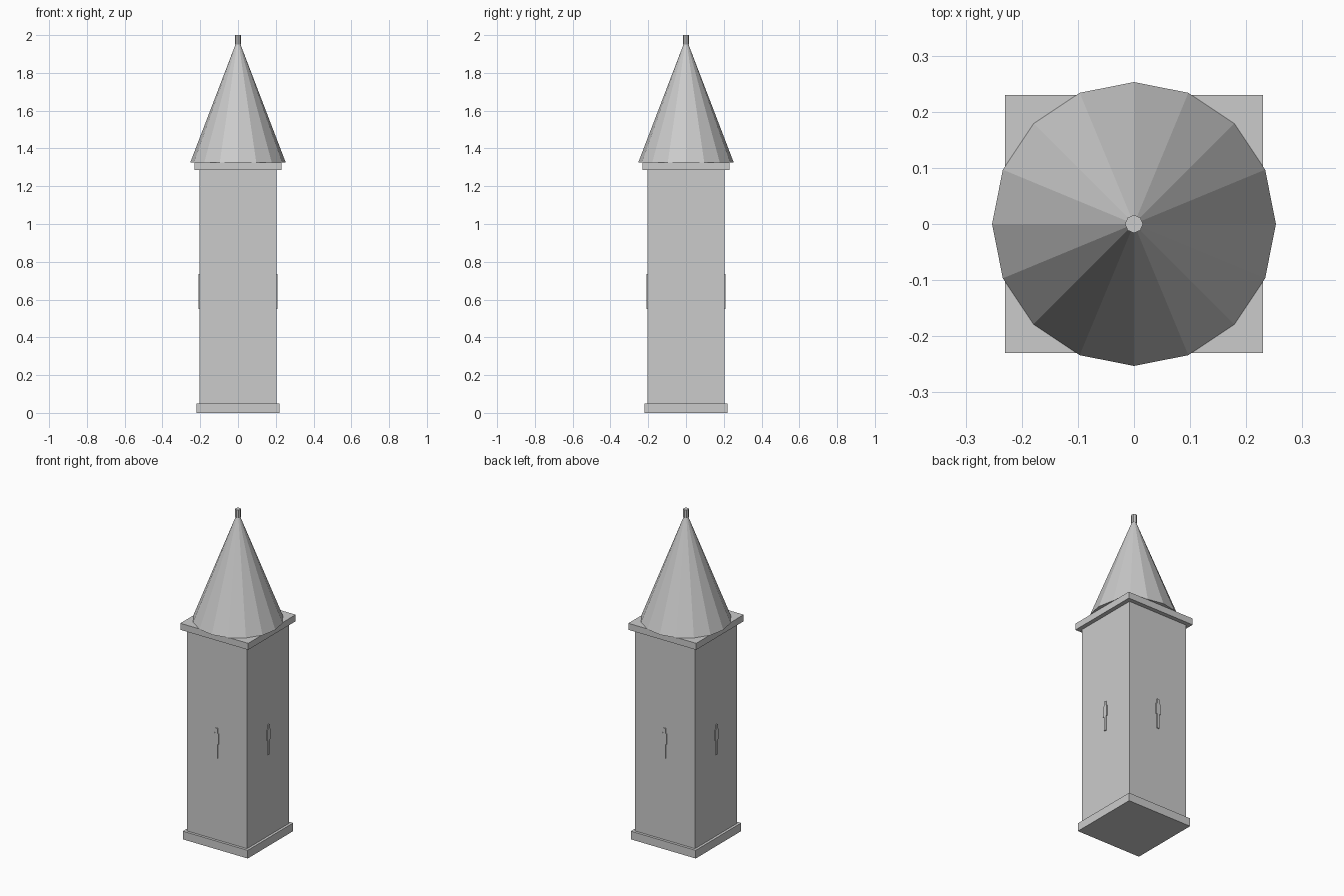
import bpy, bmesh
from math import pi
from mathutils import Matrix, Vector

if "Cube" in bpy.data.objects:
    bpy.data.objects.remove(bpy.data.objects["Cube"])


def make(name, bm):
    mesh = bpy.data.meshes.new(name)
    bm.to_mesh(mesh)
    bm.free()
    obj = bpy.data.objects.new(name, mesh)
    bpy.context.collection.objects.link(obj)
    return obj


def add_box(bm, lo, hi, rot=Matrix()):
    lo, hi = Vector(lo), Vector(hi)
    m = rot @ Matrix.Translation((lo + hi) / 2) @ Matrix.Diagonal((*(hi - lo), 1))
    bmesh.ops.create_cube(bm, size=1, matrix=m)


def slab(name, half, z0, z1):
    bm = bmesh.new()
    add_box(bm, (-half, -half, z0), (half, half, z1))
    return make(name, bm)


def cone(name, sides, r0, r1, z0, z1):
    bm = bmesh.new()
    bmesh.ops.create_cone(bm, cap_ends=True, segments=sides, radius1=r0, radius2=r1,
                          depth=z1 - z0, matrix=Matrix.Translation((0, 0, (z0 + z1) / 2)))
    bmesh.ops.remove_doubles(bm, verts=bm.verts, dist=1e-5)
    return make(name, bm)


# Square tower
slab("plinth", 0.22, 0, 0.05)
slab("tower_shaft", 0.204, 0.05, 1.285)
slab("cornice", 0.23, 1.285, 1.325)

# Sixteen-sided spire and its finial
cone("spire_roof", 16, 0.253, 0, 1.325, 1.985)
cone("finial", 8, 0.016, 0.016, 1.95, 2.0)

# Cross-shaped arrow slit on each of the four walls
for i, side in enumerate(("front", "right", "back", "left")):
    rot = Matrix.Rotation(i * pi / 2, 4, 'Z')
    bm = bmesh.new()
    add_box(bm, (-0.008, -0.21, 0.55), (0.008, -0.2, 0.735), rot)
    add_box(bm, (-0.015, -0.21, 0.64), (0.015, -0.2, 0.705), rot)
    make(side + "_arrow_slit", bm)
